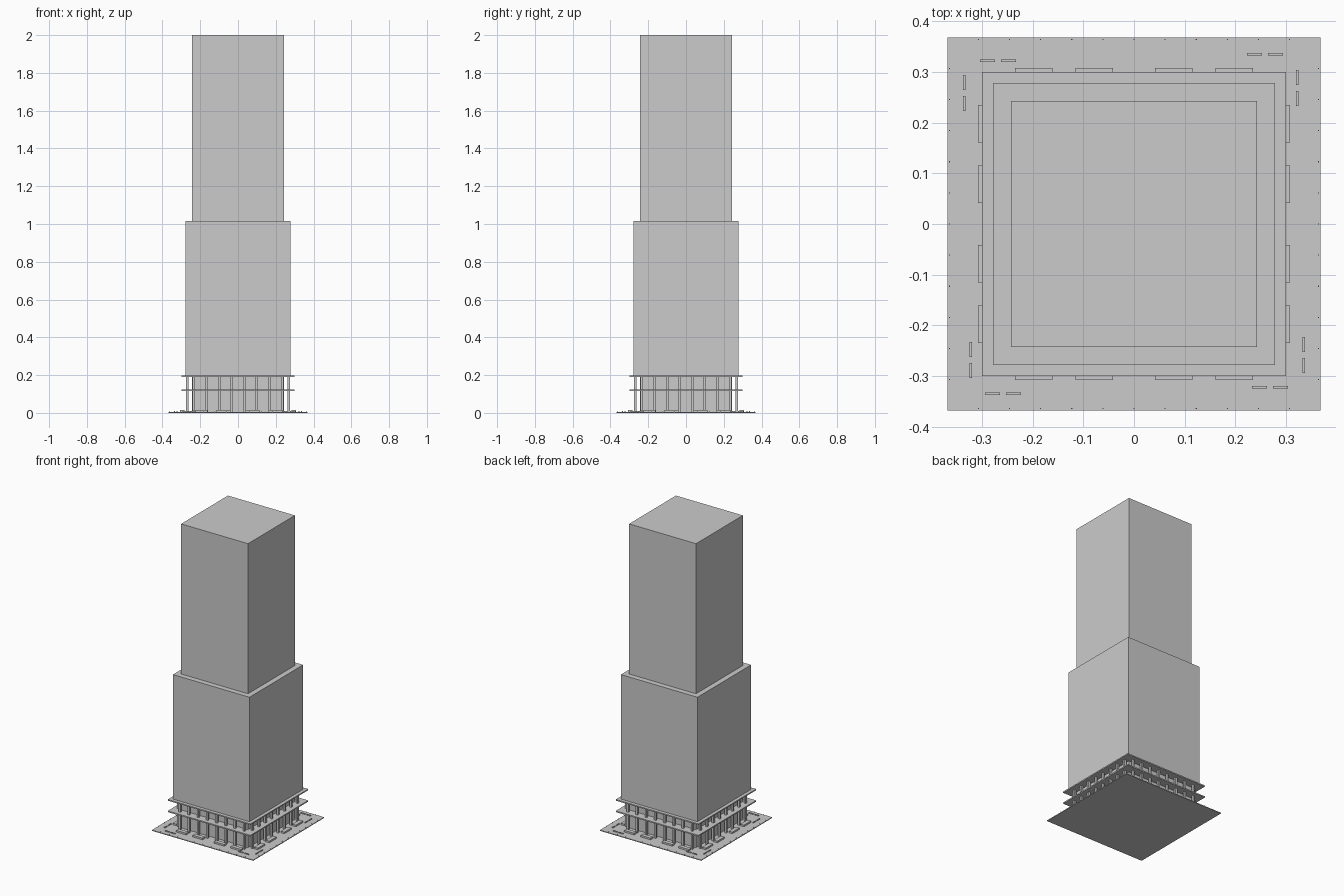
import bpy, bmesh
from mathutils import Matrix, Vector
from math import pi

if "Cube" in bpy.data.objects:
    bpy.data.objects.remove(bpy.data.objects["Cube"])


def add_box(bm, x, y, z0, sx, sy, h):
    m = Matrix.Translation((x, y, z0 + h / 2)) @ Matrix.Diagonal((sx, sy, h, 1))
    bmesh.ops.create_cube(bm, size=1, matrix=m)


def finish(name, bm):
    me = bpy.data.meshes.new(name)
    bm.to_mesh(me)
    bm.free()
    ob = bpy.data.objects.new(name, me)
    bpy.context.collection.objects.link(ob)


def square_block(name, half, z0, z1):
    bm = bmesh.new()
    add_box(bm, 0, 0, z0, 2 * half, 2 * half, z1 - z0)
    finish(name, bm)


def four_sides(name, boxes):
    """Boxes are laid out along the front side, then turned to all four sides."""
    bm = bmesh.new()
    for k in range(4):
        before = set(bm.verts)
        for b in boxes:
            add_box(bm, *b)
        new = [v for v in bm.verts if v not in before]
        bmesh.ops.rotate(bm, verts=new, cent=Vector((0, 0, 0)),
                         matrix=Matrix.Rotation(k * pi / 2, 3, 'Z'))
    finish(name, bm)


# Plaza and stacked tower masses
square_block("plaza", 0.368, 0, 0.005)
square_block("core_and_upper_tower", 0.243, 0.005, 2.0)
square_block("lower_tower", 0.278, 0.198, 1.015)
square_block("canopy_slab", 0.30, 0.115, 0.123)
square_block("podium_slab", 0.30, 0.19, 0.198)

# Colonnade: eight columns per side
four_sides("columns", [(-0.2333 + i * 0.06667, -0.268, 0.005, 0.013, 0.013, 0.187)
                       for i in range(8)])

# Low planters at the column feet
four_sides("planters", [(x, -0.295, 0.005, 0.074, 0.026, 0.011)
                        for x in (-0.198, -0.078, 0.078, 0.198)])

# Benches in pairs near the corners
four_sides("benches", [(x, y, 0.005, 0.03, 0.005, 0.006)
                       for x, y in ((-0.279, -0.335), (-0.2375, -0.335),
                                    (0.2475, -0.322), (0.289, -0.322))])

# Bollards along the plaza edge
four_sides("bollards", [(-0.307 + i * 0.0614, -0.364, 0.005, 0.002, 0.002, 0.006)
                        for i in range(11)])
